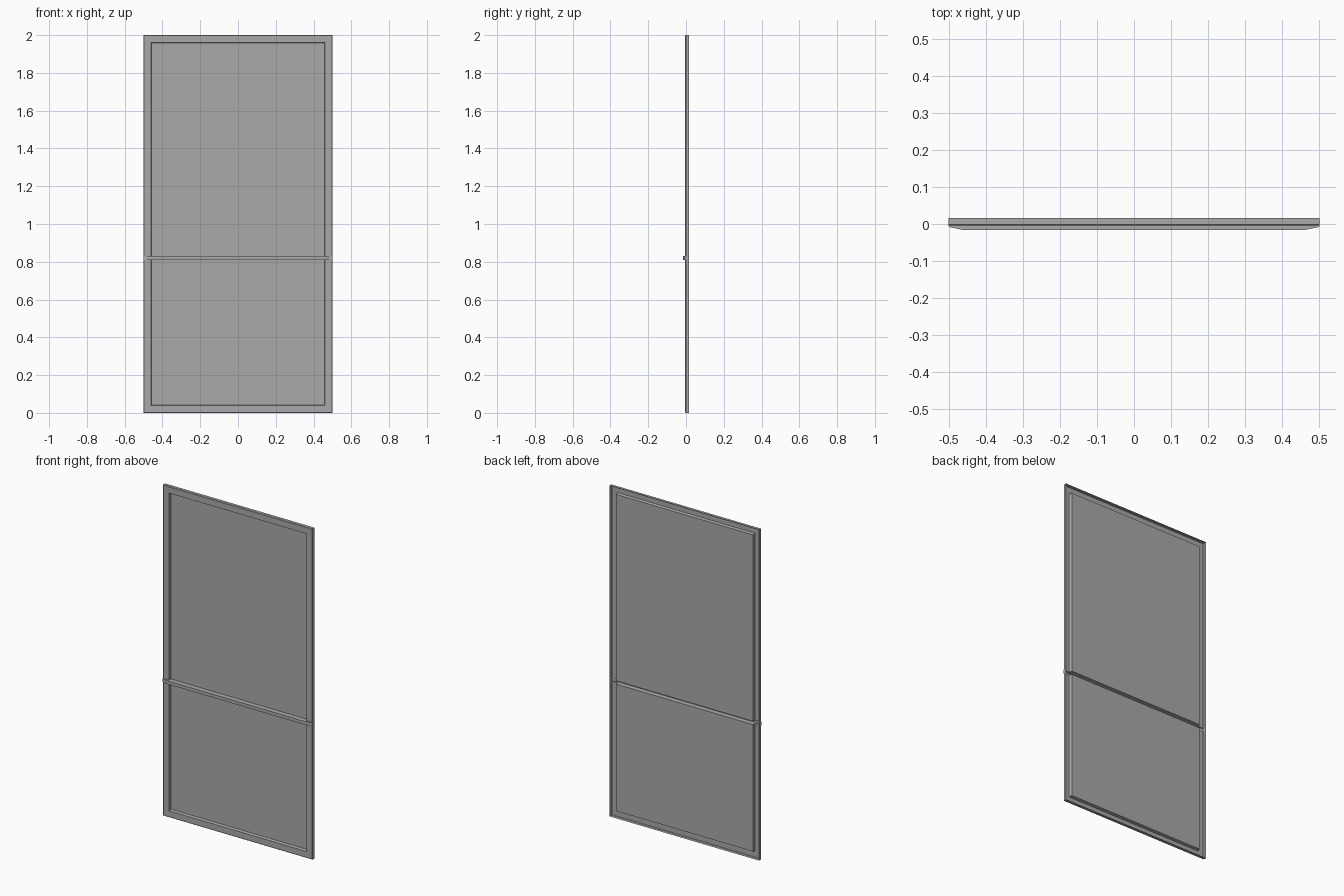
import bpy
import bmesh

cube = bpy.data.objects.get("Cube")
if cube:
    bpy.data.objects.remove(cube, do_unlink=True)

grey = bpy.data.materials.new("mid_grey")
grey.use_nodes = True
colour = (0.4, 0.4, 0.4, 1)
grey.diffuse_color = colour
grey.node_tree.nodes["Principled BSDF"].inputs["Base Color"].default_value = colour

HALF_WIDTH, HEIGHT = 0.5, 2.0
BAR_BOTTOM, BAR_TOP = 0.81, 0.83

# Edge section: inset from the outline and depth (flange, chamfer, frame, recess)
INSET = [0, 0, 0.003, 0.04, 0.043]
DEPTH = [0.0165, -0.001, -0.004, -0.004, 0.0145]
# Depth of the crossbar at the same insets, with tapered ends
BAR_DEPTH = [0.0165, -0.007, -0.0085, -0.0165, -0.0165]
LAST = len(INSET) - 1

# Columns run across the width, mirrored about the centre
columns = [(-HALF_WIDTH + d, k) for k, d in enumerate(INSET)]
columns += [(-x, k) for x, k in reversed(columns)]


def row(z, rank, depths=DEPTH):
    return [(x, depths[min(k, rank)], z) for x, k in columns]


# Rows run up the height: bottom rail, crossbar, top rail
rows = [row(d, k) for k, d in enumerate(INSET)]
rows += [row(BAR_BOTTOM, LAST), row(BAR_BOTTOM, LAST, BAR_DEPTH),
         row(BAR_TOP, LAST, BAR_DEPTH), row(BAR_TOP, LAST)]
rows += [row(HEIGHT - d, k) for k, d in reversed(list(enumerate(INSET)))]

# Pressed sheet with flanged edges, two recessed fields and a raised crossbar
bm = bmesh.new()
grid = [[bm.verts.new(p) for p in r] for r in rows]
for low, high in zip(grid, grid[1:]):
    for i in range(len(columns) - 1):
        bm.faces.new((low[i], low[i + 1], high[i + 1], high[i]))
bmesh.ops.remove_doubles(bm, verts=bm.verts, dist=0.0001)
bmesh.ops.dissolve_degenerate(bm, edges=bm.edges, dist=0.0001)

mesh = bpy.data.meshes.new("door_panel")
bm.to_mesh(mesh)
bm.free()
mesh.materials.append(grey)
panel = bpy.data.objects.new("door_panel", mesh)
bpy.context.collection.objects.link(panel)
